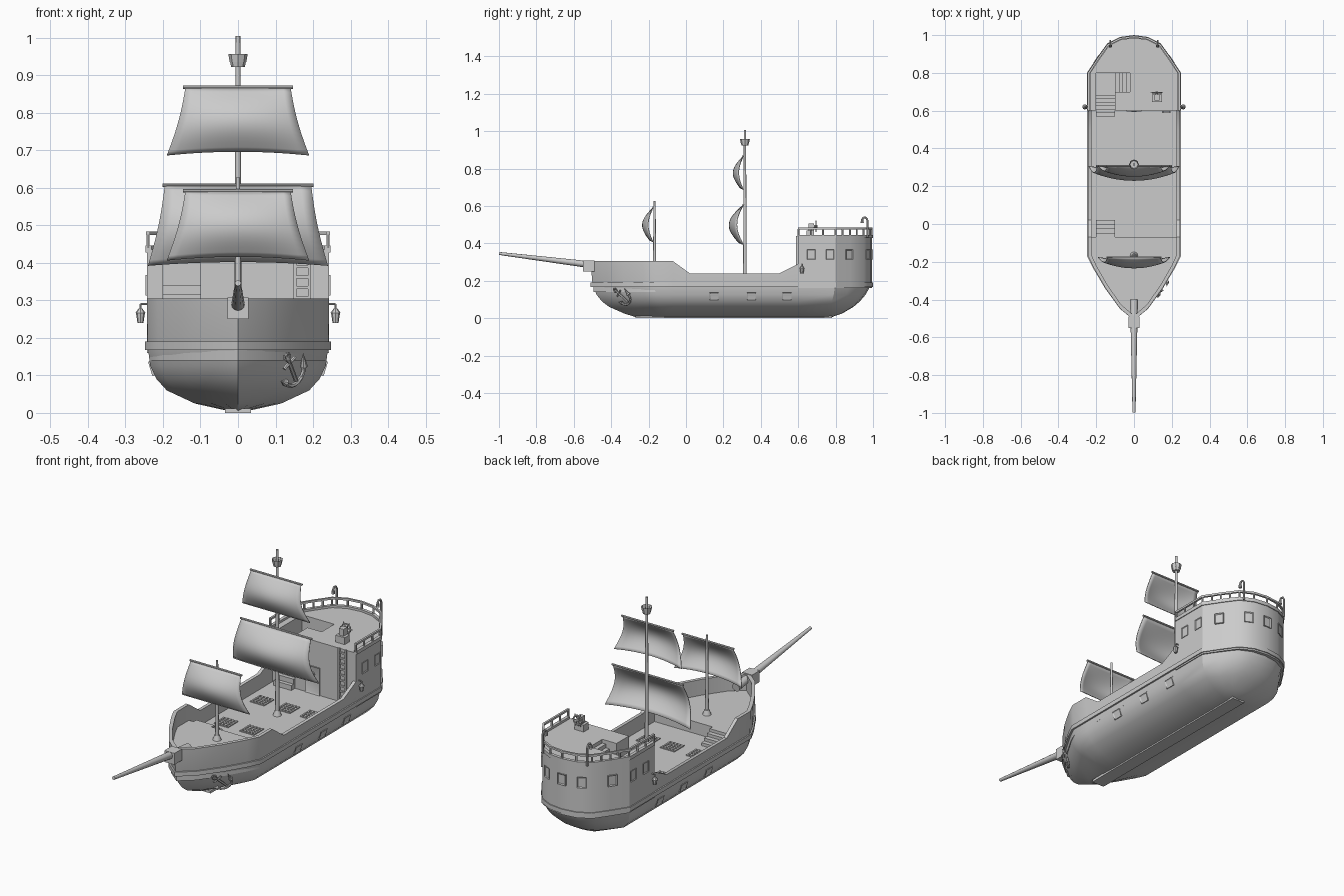
import bpy, bmesh, math
from mathutils import Vector, Matrix

if "Cube" in bpy.data.objects:
    bpy.data.objects.remove(bpy.data.objects["Cube"])

grey = bpy.data.materials.new("plain grey")
grey.use_nodes = True
grey.diffuse_color = (0.6, 0.6, 0.6, 1)
grey.node_tree.nodes["Principled BSDF"].inputs["Base Color"].default_value = (0.6, 0.6, 0.6, 1)
parts = []


def part(name, bm):
    bmesh.ops.recalc_face_normals(bm, faces=bm.faces)
    mesh = bpy.data.meshes.new(name)
    bm.to_mesh(mesh)
    bm.free()
    mesh.materials.append(grey)
    obj = bpy.data.objects.new(name, mesh)
    bpy.context.collection.objects.link(obj)
    parts.append(obj)
    return obj


def box(bm, lo, hi):
    lo, hi = Vector(lo), Vector(hi)
    m = Matrix.Translation((lo + hi) / 2) @ Matrix.Diagonal((*(hi - lo), 1))
    bmesh.ops.create_cube(bm, size=1, matrix=m)


def rod(bm, a, b, r, r2=None, n=8):
    a, b = Vector(a), Vector(b)
    m = Matrix.Translation((a + b) / 2) @ (b - a).to_track_quat('Z', 'Y').to_matrix().to_4x4()
    bmesh.ops.create_cone(bm, cap_ends=True, segments=n, radius1=r, radius2=r if r2 is None else r2,
                          depth=(b - a).length, matrix=m)


def chain(bm, pts, r):
    for a, b in zip(pts, pts[1:]):
        rod(bm, a, b, r, n=6)


def loft(bm, rings, close_u=True, close_v=False):
    vs = [[bm.verts.new(p) for p in r] for r in rings]
    n = len(vs[0])
    for a, b in list(zip(vs, vs[1:])) + ([(vs[-1], vs[0])] if close_v else []):
        for i in range(n if close_u else n - 1):
            j = (i + 1) % n
            bm.faces.new((a[i], a[j], b[j], b[i]))
    return vs


# Hull plan: pointed bow, straight sides, faceted round stern
STATIONS = (-.07, .02, .5, .6, .601)
BOW = ((0, 1), (.3, .82), (.62, .5), (.88, .18), (1, 0))
STERN = ((1, 0), (.79, .4), (.57, .78), (.3, .95), (0, 1))


def outline(w, bow=-.51, stern=.995, lo=-9, hi=9):
    ys, ye = -.17 + (bow + .51) * .3, .8 - (.995 - stern) * .3
    half = [(w * x, ys + (bow - ys) * t) for x, t in BOW] + [(w, y) for y in STATIONS]
    half += [(w * x, ye + (stern - ye) * t) for x, t in STERN]
    half = [(x, y) for x, y in half if lo <= y <= hi]
    return half + [(-x, y) for x, y in reversed(half) if x > 0]


def sheer(y):
    table = ((-9, .305), (-.07, .305), (.02, .24), (.5, .24), (.6, .29), (.601, .2), (9, .2))
    for (a, p), (b, q) in zip(table, table[1:]):
        if y <= b:
            return p + (q - p) * (y - a) / (b - a)


def level(pts, z):
    return [(x, y, z) for x, y in pts]


bm = bmesh.new()
LEVELS = ((.006, .03, -.27, .78), (.025, .115, -.33, .835), (.06, .19, -.41, .895),
          (.09, .217, -.45, .93), (.125, .234, -.478, .96), (.18, .241, -.5, .99))
rings = [level(outline(w, b, s), z) for z, w, b, s in LEVELS]
rings.append([(x, y, sheer(y)) for x, y in outline(.243)])
inner = outline(.226, -.485, .975)
rings += [[(x, y, sheer(y)) for x, y in inner], level(inner, .15)]
bm.faces.new(loft(bm, rings)[0])
part("hull", bm)


def prism(name, pts, z0, z1):
    bm = bmesh.new()
    for ring in loft(bm, [level(pts, z0), level(pts, z1)]):
        bm.faces.new(ring)
    return part(name, bm)


prism("main_deck", outline(.236, -.49, lo=-.07, hi=.6), .14, .165)
prism("fore_deck", outline(.236, -.495, hi=-.07), .14, .225)
castle = prism("stern_castle", outline(.243, lo=.6), .16, .435)

# Stairwell cut out of the castle
for lo, hi in (((-.2, .55, .166), (-.1, .8, .6)), ((-.11, .7, .3), (0, .8, .6))):
    bm = bmesh.new()
    box(bm, lo, hi)
    cutter = part("stairwell_cutter", bm)
    mod = castle.modifiers.new("stairwell", 'BOOLEAN')
    mod.operation, mod.solver, mod.object = 'DIFFERENCE', 'EXACT', cutter
    bpy.context.view_layer.objects.active = castle
    bpy.ops.object.modifier_apply(modifier=mod.name)
    parts.remove(cutter)
    bpy.data.objects.remove(cutter)


# Bands and rails that follow the plan
def band(name, z0, z1, out, inn, lo=-9):
    bm = bmesh.new()
    a, b = [outline(.243 + d, -.505 - d, .995 + d, lo) for d in (out, inn)]
    closed = lo < -1
    vs = loft(bm, [level(a, z0), level(a, z1), level(b, z1), level(b, z0)], closed, True)
    if not closed:
        for k in (0, -1):
            bm.faces.new([r[k] for r in vs])
    part(name, bm)


band("rubbing_band", .168, .19, .005, -.01)
band("castle_rim", .428, .446, .004, -.012, .6)
band("castle_rail", .474, .484, .002, -.008, .6)

bm = bmesh.new()
path = [Vector((x, y, .44)) for x, y in outline(.24, stern=.992, lo=.6005)]
for a, b in zip(path, path[1:]):
    n = max(1, round((b - a).length / .06))
    for k in range(n + 1):
        p = a.lerp(b, k / n)
        rod(bm, p, p + Vector((0, 0, .036)), .005, n=6)
part("rail_posts", bm)

bm = bmesh.new()
box(bm, (-.035, -.27, 0), (.035, .78, .012))
part("keel", bm)


# Recessed panels: castle windows, gun ports, door
def panel(name, loc, normal, w, h, d=.005):
    bm = bmesh.new()
    box(bm, (-w / 2, -d, -h / 2), (w / 2, d, h / 2))
    face = min(bm.faces, key=lambda f: f.calc_center_median().y)
    bmesh.ops.inset_region(bm, faces=[face], thickness=w * .14)
    bmesh.ops.translate(bm, verts=face.verts, vec=(0, d * .8, 0))
    rot = Vector(normal).to_track_quat('-Y', 'Z').to_matrix().to_4x4()
    bmesh.ops.transform(bm, matrix=Matrix.Translation(loc) @ rot, verts=bm.verts)
    part(name, bm)


for s in (1, -1):
    for y in (.67, .77):
        panel("castle_window", (s * .241, y, .34), (s, 0, 0), .045, .055)
    panel("quarter_window", (s * .197, .872, .34), (s * .83, .56, 0), .045, .055)
    panel("stern_window", (s * .096, .972, .34), (s * .45, .89, 0), .045, .055)
    for y in (.15, .35, .54):
        panel("gun_port", (s * .23, y, .118), (s, 0, -.3), .05, .04, .004)
panel("centre_window", (0, .994, .34), (0, 1, 0), .045, .055)
panel("cabin_door", (0, .6, .235), (0, -1, 0), .08, .14)
bm = bmesh.new()
rod(bm, (0, .6, .265), (0, .592, .265), .012, n=12)
part("door_porthole", bm)


# Stairs: solid steps rising along the run
def stairs(name, start, run, width, z0, z1, n):
    bm = bmesh.new()
    start, run, width = Vector(start), Vector(run), Vector(width)
    for i in range(n):
        a, b = start + run * i / n, start + run * (i + 1) / n + width
        box(bm, (min(a.x, b.x), min(a.y, b.y), z0 - .01),
            (max(a.x, b.x), max(a.y, b.y), z0 + (z1 - z0) * (i + 1) / n))
    part(name, bm)


stairs("fore_stairs", (-.2, .02), (0, -.09), (.1, 0), .165, .225, 4)
stairs("castle_lower_stairs", (-.2, .57), (0, .13), (.1, 0), .165, .34, 7)
stairs("castle_upper_stairs", (-.1, .7), (.1, 0), (0, .1), .34, .435, 5)
bm = bmesh.new()
box(bm, (-.2, .7, .16), (-.1, .8, .34))
part("stair_landing", bm)

bm = bmesh.new()
for x in (.152, .19):
    box(bm, (x - .004, .588, .165), (x + .004, .598, .44))
for k in range(9):
    box(bm, (.152, .59, .19 + k * .028), (.19, .596, .198 + k * .028))
part("ladder", bm)

# Deck gratings
bm = bmesh.new()
for x in (-.145, 0, .135):
    for y in (.11, .4):
        for k in (-1, -.5, 0, .5, 1):
            d = .036 * k
            box(bm, (x + d - .004, y - .04, .16), (x + d + .004, y + .04, .17))
            box(bm, (x - .04, y + d - .004, .16), (x + .04, y + d + .004, .169))
part("deck_gratings", bm)


# Masts, yards and billowing sails
def mast(name, y, z0, z1, r):
    bm = bmesh.new()
    rod(bm, (0, y, z0), (0, y, z1), r, r * .6, 12)
    rod(bm, (0, y, z0 - .005), (0, y, z0 + .025), .022, .012, 12)
    part(name, bm)


def sail(name, y, top, bottom, w0, w1, belly):
    bm = bmesh.new()
    rod(bm, (-w0 - .006, y - .008, top), (w0 + .006, y - .008, top), .005)
    part(name + "_yard", bm)
    bm = bmesh.new()
    n, rows = 14, []
    for j in range(n + 1):
        v = j / n
        w = w0 + (w1 - w0) * (v - .12 * math.sin(math.pi * v))
        row = []
        for i in range(n + 1):
            u = 2 * i / n - 1
            bulge = belly * (math.sin(math.pi * v) * (1 - .5 * u * u) + .35 * v * v * (1 - u * u))
            row.append((u * w, y - .01 - bulge, top + (bottom - top) * v + .01 * v * (1 - u * u)))
        rows.append(row)
    loft(bm, rows, False)
    part(name, bm).modifiers.new("cloth", 'SOLIDIFY').thickness = .004


mast("main_mast", .315, .165, 1.005, .01)
mast("fore_mast", -.168, .225, .627, .009)
sail("main_lower_sail", .315, .607, .392, .195, .24, .07)
sail("main_upper_sail", .315, .868, .686, .14, .19, .05)
sail("fore_sail", -.168, .592, .406, .14, .19, .052)

bm = bmesh.new()
rod(bm, (0, .315, .922), (0, .315, .957), .018, .026, 8)
top = max(bm.faces, key=lambda f: f.calc_center_median().z)
bmesh.ops.inset_region(bm, faces=[top], thickness=.004)
bmesh.ops.translate(bm, verts=top.verts, vec=(0, 0, -.022))
part("crows_nest", bm)

# Bowsprit with its bow block
bm = bmesh.new()
rod(bm, (0, -.4, .272), (0, -.998, .346), .021, .008, 12)
part("bowsprit", bm)
bm = bmesh.new()
box(bm, (-.028, -.55, .25), (.028, -.49, .308))
part("bow_block", bm)

# Steering wheel behind its pedestal
bm = bmesh.new()
box(bm, (.095, .645, .43), (.147, .685, .47))
box(bm, (.108, .655, .465), (.134, .685, .505))
hub = Vector((.121, .695, .492))
rod(bm, (.121, .68, .492), (.121, .702, .492), .007)
wheel = [hub + Vector((math.cos(a), 0, math.sin(a))) * .024 for a in (k * math.pi / 6 for k in range(13))]
chain(bm, wheel, .004)
for p in wheel[:12:2]:
    rod(bm, hub, hub + (p - hub) * 1.4, .0025, n=6)
part("steering_wheel", bm)

# Side lanterns and hooked stern lamps
for s in (1, -1):
    x = s * .26
    bm = bmesh.new()
    chain(bm, [(s * .24, .62, .29), (x, .62, .29), (x, .62, .272)], .003)
    rod(bm, (x, .62, .24), (x, .62, .266), .008, .012, 8)
    rod(bm, (x, .62, .266), (x, .62, .278), .014, .005, 8)
    part("side_lantern", bm)
    x = s * .125
    bm = bmesh.new()
    chain(bm, [(x, .97, .43), (x, .97, .525), (x, .962, .538), (x, .948, .538), (x, .942, .528)], .005)
    rod(bm, (x, .942, .53), (x, .942, .508), .006, .009, 8)
    part("stern_lamp", bm)

# Anchor lying on the left bow
bm = bmesh.new()
origin = Vector((.147, -.337, .115))
u, v = Vector((.62, .78, 0)), Vector((.27, -.22, .94))


def at(a, b):
    return origin + u * a + v * b


chain(bm, [at(-.035, .03), at(.025, -.03)], .006)
chain(bm, [at(-.04, .002), at(-.008, .036)], .005)
arc = [at(.008 + .038 * math.cos(a), -.008 + .038 * math.sin(a)) for a in (-2.3 + k * .4 for k in range(8))]
chain(bm, arc, .006)
rod(bm, arc[-1], at(.022, .048), .011, 0)
rod(bm, arc[0], at(-.04, -.032), .011, 0)
chain(bm, [at(-.043 + .01 * math.cos(k), .037 + .01 * math.sin(k)) for k in range(8)], .004)
part("anchor", bm)

bpy.ops.object.select_all(action='DESELECT')
for obj in parts:
    obj.select_set(True)
bpy.context.view_layer.objects.active = parts[0]
bpy.ops.object.shade_smooth_by_angle(angle=math.radians(30))
